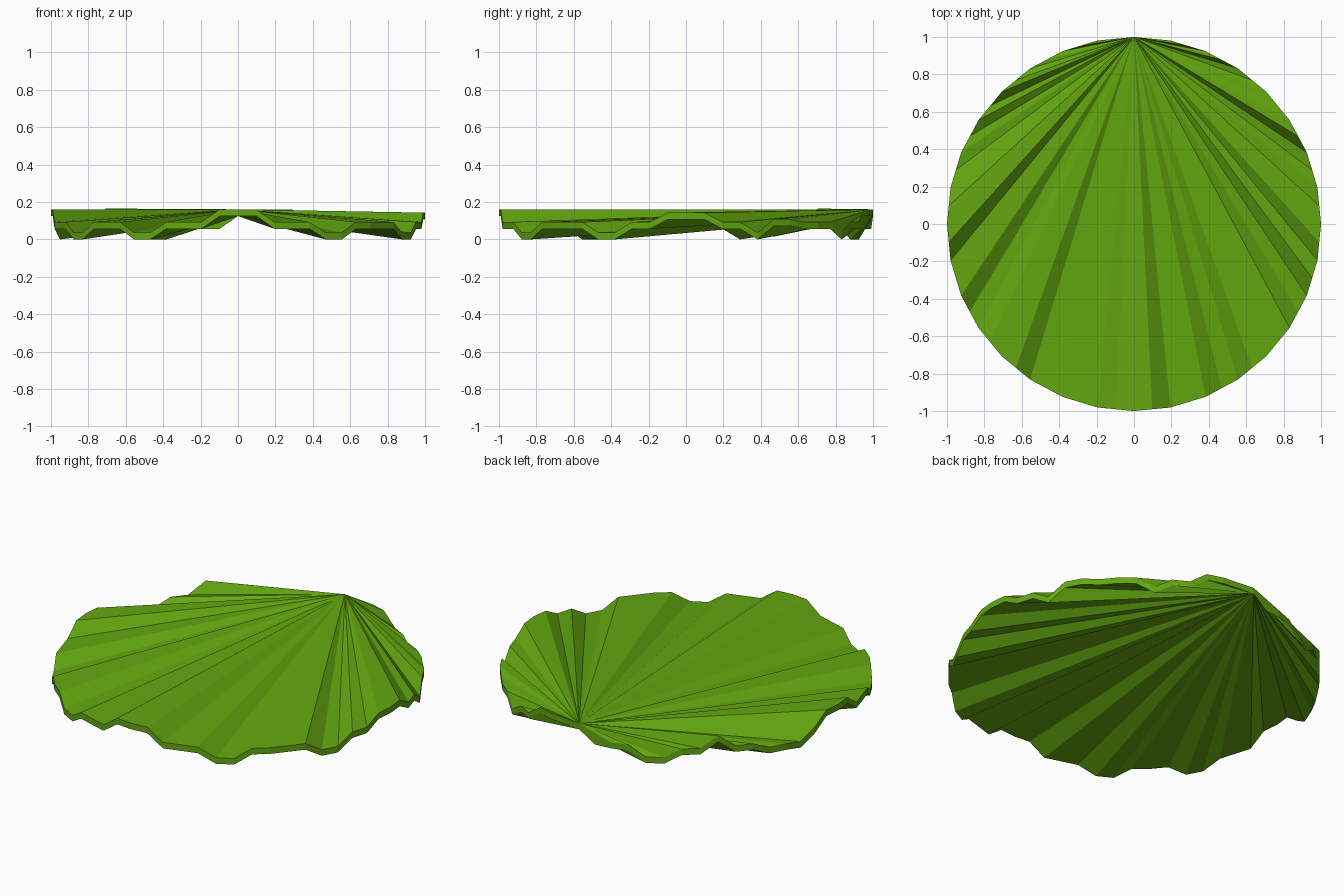
import bpy, bmesh, math

if "Cube" in bpy.data.objects:
    bpy.data.objects.remove(bpy.data.objects["Cube"])

# Height code of each rim point, counter-clockwise from the back
RIM = ("H MMM LL MM H MM ll L M HHH MMM LL MMM LL MMM HHH "
       "MMM LL MMMM LL MM RRR MM L NN MMM L MM HHH").replace(" ", "")
LEVEL = {"L": 0.0, "l": 0.015, "M": 0.057, "N": 0.072, "R": 0.107, "H": 0.125}
THICK = 0.036
SIDES = 32

green = bpy.data.materials.new("leaf green")
green.diffuse_color = (0.125, 0.39, 0.005, 1)
green.use_nodes = True
green.node_tree.nodes["Principled BSDF"].inputs["Base Color"].default_value = green.diffuse_color


def corner(k):
    a = math.radians(90) + 2 * math.pi * k / SIDES
    return math.cos(a), math.sin(a)


def rim_point(i):
    # even points are corners, odd points are edge midpoints
    x0, y0 = corner(i // 2)
    x1, y1 = corner((i + 1) // 2)
    return (x0 + x1) / 2, (y0 + y1) / 2


bm = bmesh.new()
n = len(RIM)
low, high = [], []
for i, code in enumerate(RIM):
    x, y = rim_point(i)
    z = LEVEL[code]
    if code == "H" and i == 8:
        z += 0.004
    low.append(bm.verts.new((x, y, z)))
    high.append(bm.verts.new((x, y, z + THICK)))

# Top and bottom skins fan out from the back point
for i in range(1, n - 1):
    bm.faces.new((high[0], high[i], high[i + 1]))
    bm.faces.new((low[0], low[i + 1], low[i]))

# Thin wavy rim
for i in range(n):
    j = (i + 1) % n
    bm.faces.new((low[i], low[j], high[j], high[i]))

mesh = bpy.data.meshes.new("wavy_disc")
bm.to_mesh(mesh)
bm.free()
mesh.materials.append(green)
disc = bpy.data.objects.new("wavy_disc", mesh)
bpy.context.collection.objects.link(disc)
